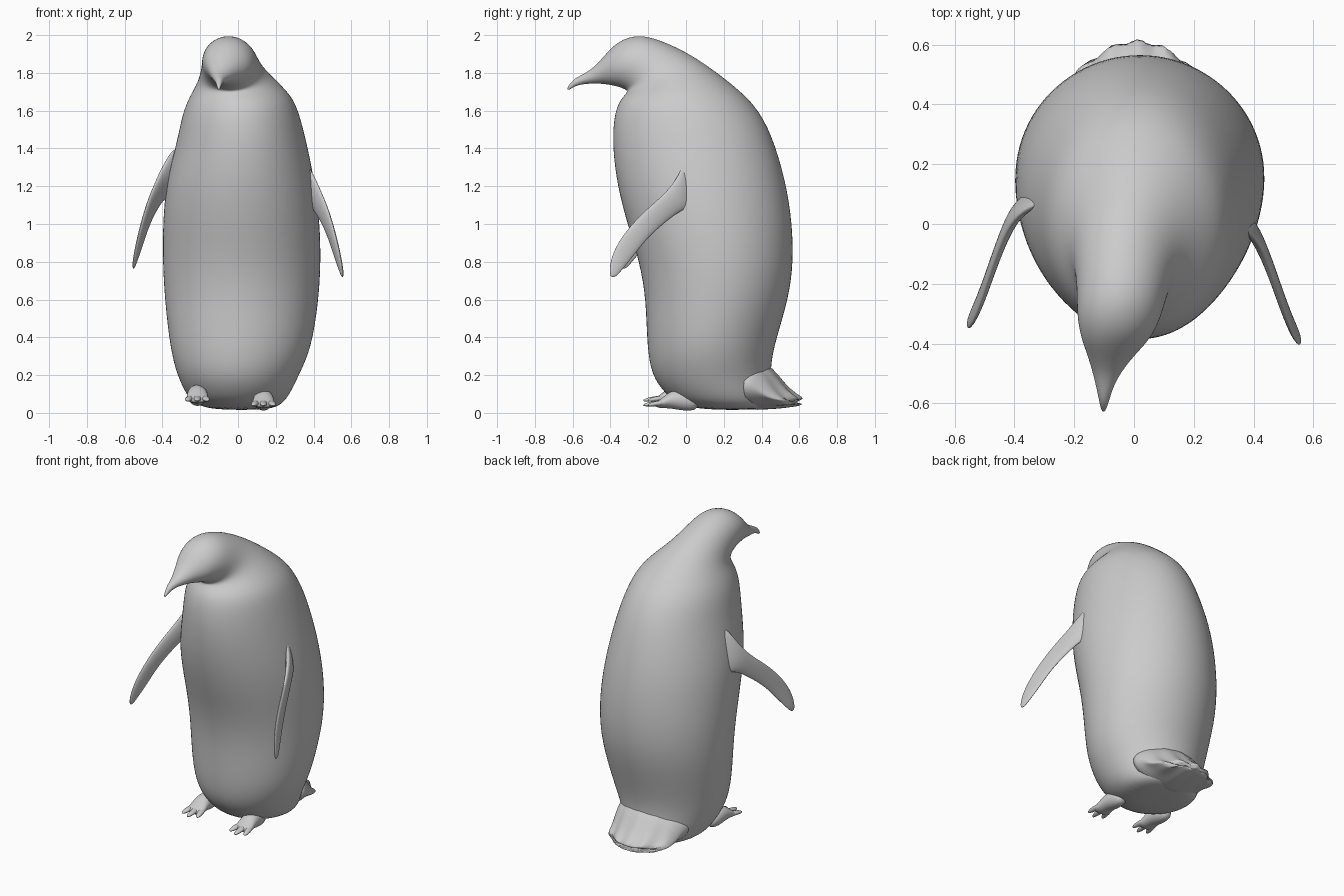
import bpy, bmesh, math
from mathutils import Vector


def section(a, b, side, n):
    """Elliptical ring whose long axis runs a-b and whose other half axis is side."""
    a, b, side = Vector(a), Vector(b), Vector(side)
    c, r = (a + b) / 2, (a - b) / 2
    return [c + r * math.cos(2 * math.pi * i / n) + side * math.sin(2 * math.pi * i / n)
            for i in range(n)]


def loft(name, rings, levels=2):
    """Skin closed rings into a smooth capped body."""
    bm = bmesh.new()
    vs = [[bm.verts.new(p) for p in r] for r in rings]
    n = len(vs[0])
    for r0, r1 in zip(vs, vs[1:]):
        for i in range(n):
            j = (i + 1) % n
            bm.faces.new((r0[i], r0[j], r1[j], r1[i]))
    bm.faces.new(vs[0][::-1])
    bm.faces.new(vs[-1])
    bmesh.ops.recalc_face_normals(bm, faces=bm.faces)
    for f in bm.faces:
        f.smooth = True
    me = bpy.data.meshes.new(name)
    bm.to_mesh(me)
    bm.free()
    ob = bpy.data.objects.new(name, me)
    bpy.context.collection.objects.link(ob)
    ob.modifiers.new("smooth", 'SUBSURF').levels = levels
    ob.modifiers["smooth"].render_levels = levels
    return ob


# Body, neck, head and beak: front y, z / back y, z / centre x, half width
body = [
    (.08, .015, .40, .015, .02, .14), (-.05, .05, .46, .04, 0, .24),
    (-.12, .11, .46, .12, 0, .285), (-.185, .20, .45, .20, 0, .325),
    (-.21, .35, .46, .33, .015, .378), (-.215, .60, .548, .60, .02, .412),
    (-.25, .80, .573, .80, .02, .423), (-.315, 1.0, .567, 1.0, .018, .42),
    (-.368, 1.2, .535, 1.22, .013, .40), (-.393, 1.4, .458, 1.48, .02, .345),
    (-.388, 1.55, .375, 1.62, .015, .312), (-.362, 1.645, .295, 1.70, .015, .275),
    (-.318, 1.69, .17, 1.80, 0, .215), (-.312, 1.705, .03, 1.897, -.03, .168),
    (-.33, 1.715, -.12, 1.97, -.04, .152), (-.365, 1.728, -.25, 2.008, -.05, .142),
    (-.40, 1.735, -.36, 1.97, -.06, .118), (-.44, 1.742, -.425, 1.90, -.075, .083),
    (-.49, 1.743, -.49, 1.825, -.09, .05), (-.54, 1.742, -.55, 1.79, -.098, .028),
    (-.59, 1.73, -.60, 1.765, -.1, .016), (-.622, 1.706, -.633, 1.716, -.102, .006),
]
loft("body", [section((xc, yf, zf), (xc, yb, zb), (w, 0, 0), 24)
              for yf, zf, yb, zb, xc, w in body])

# Tail fan: y, centre z, half height, half width; scalloped feather edge
tail = []
for y, z, h, w in [(.28, .15, .135, .27), (.38, .15, .135, .255), (.46, .13, .11, .24),
                   (.52, .09, .065, .23), (.58, .066, .03, .215), (.635, .055, .012, .20)]:
    f = max(0, (y - .28) / .355)
    ring = section((-w + .01, y, z), (w + .01, y, z), (0, 0, h), 48)
    for p in ring:
        wave = math.cos(2 * math.pi * (p.x - .015) / .1)
        p.y += f ** 4 * .014 * wave - f * 2.6 * (p.x - .01) ** 2
        p.z += f ** 2 * .008 * wave
    tail.append(ring)
loft("tail", tail, 1)

# Flippers: leading edge, trailing edge, half thickness
flipper = [
    ((.30, .02, 1.42), (.30, .09, 1.08), .03), ((.385, -.025, 1.28), (.385, .025, 1.09), .028),
    ((.435, -.10, 1.17), (.41, -.03, 1.07), .022), ((.475, -.21, 1.08), (.45, -.12, 1.0), .018),
    ((.51, -.325, .96), (.485, -.21, .92), .016), ((.537, -.39, .85), (.515, -.285, .82), .014),
    ((.553, -.408, .76), (.54, -.34, .755), .011), ((.556, -.40, .715), (.552, -.37, .72), .006),
]
for side, s, dy, dz in (("right", 1, 0, 0), ("left", -1, .055, .045)):
    rings = []
    for a, b, t in flipper:
        a, b = (Vector((s * p[0], p[1] + dy, p[2] + dz)) for p in (a, b))
        rings.append(section(a, b, Vector((s * .9, .1, .42)).normalized() * t, 16))
    loft(side + "_flipper", rings)

# Feet with three splayed toes each
for side, s, x, dz in (("right", 1, .135, 0), ("left", -1, -.215, .025)):
    foot = [(.07, .055, .045, .04), (-.02, .07, .06, .055), (-.08, .072, .048, .055),
            (-.13, .05, .026, .06), (-.165, .043, .012, .058)]
    loft(side + "_foot", [section((x - w, y, z + dz), (x + w, y, z + dz), (0, 0, h), 16)
                          for y, z, h, w in foot])
    for k, name in ((-1, "inner"), (0, "middle"), (1, "outer")):
        rings = []
        for t, z, r in ((0, .055, .022), (.4, .05, .022), (.8, .045, .017), (1, .04, .006)):
            cx = x + s * k * (.036 + .018 * t)
            y = -.11 - t * (.118 - .025 * abs(k))
            rings.append(section((cx - r, y, z + dz), (cx + r, y, z + dz), (0, 0, r * .7), 10))
        loft(f"{side}_{name}_toe", rings)
